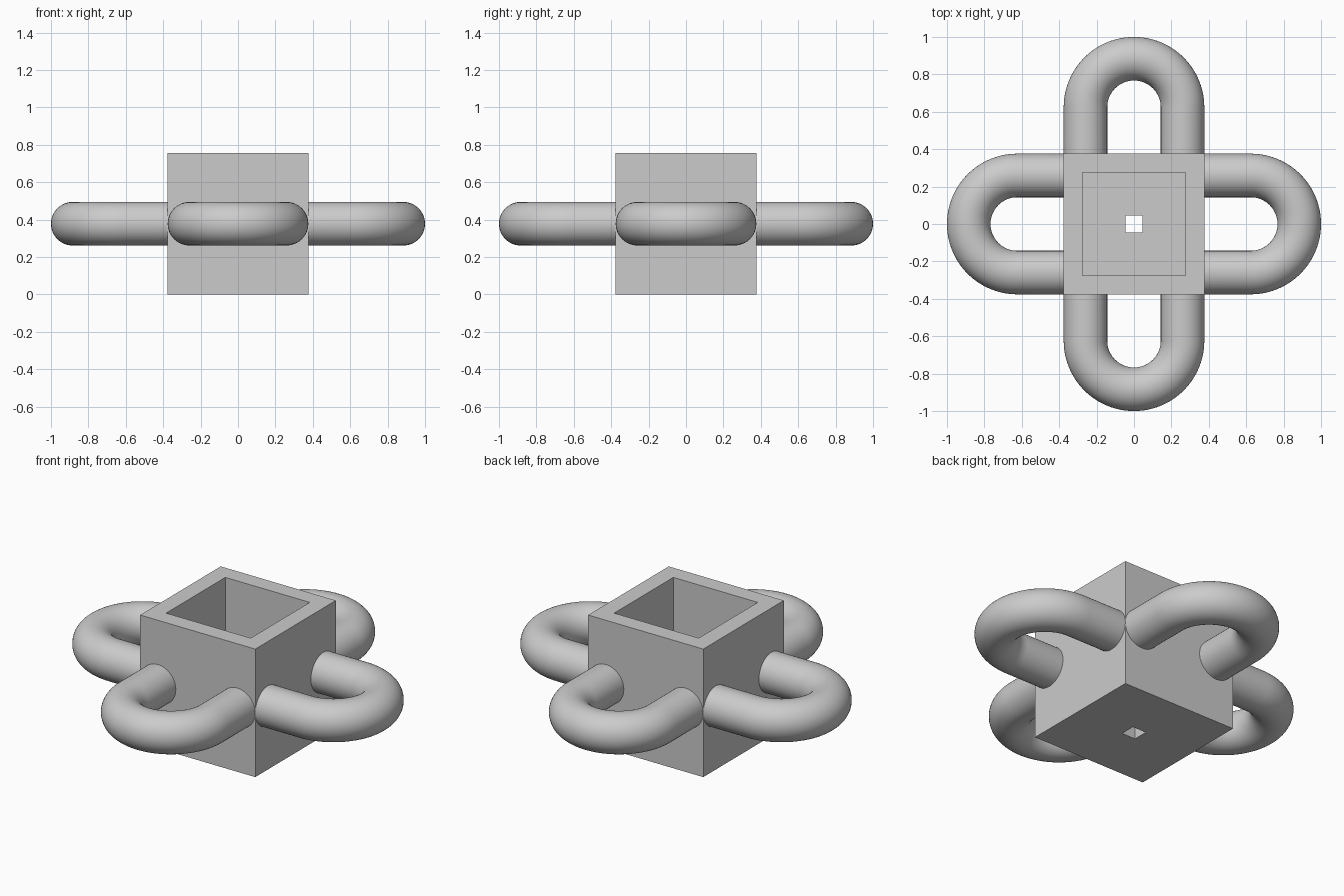
import bpy
import bmesh
from math import sin, cos, pi
from mathutils import Matrix, Vector

HALF = 0.376       # half width of the box
HEIGHT = 0.756
WALL = 0.1
HOLE = 0.045       # half width of the drain hole
TUBE = 0.1165      # handle tube radius
BEND = HALF - TUBE  # radius of the handle bend
SIDES, STEPS = 48, 48

cube = bpy.data.objects.get("Cube")
if cube:
    bpy.data.objects.remove(cube, do_unlink=True)

grey = bpy.data.materials.new("light grey")
grey.use_nodes = True
colour = (0.6, 0.6, 0.6, 1)
grey.diffuse_color = colour
grey.node_tree.nodes["Principled BSDF"].inputs["Base Color"].default_value = colour


def loft(name, rings, closed):
    """Skin a list of point rings; join the ends or cap them."""
    bm = bmesh.new()
    loops = [[bm.verts.new(p) for p in ring] for ring in rings]
    pairs = list(zip(loops, loops[1:]))
    if closed:
        pairs.append((loops[-1], loops[0]))
    for a, b in pairs:
        for i in range(len(a)):
            j = (i + 1) % len(a)
            face = bm.faces.new((a[i], a[j], b[j], b[i]))
            face.smooth = not closed
    if not closed:
        bm.faces.new(loops[0])
        bm.faces.new(loops[-1])
    bmesh.ops.recalc_face_normals(bm, faces=bm.faces)
    mesh = bpy.data.meshes.new(name)
    bm.to_mesh(mesh)
    bm.free()
    mesh.materials.append(grey)
    obj = bpy.data.objects.new(name, mesh)
    bpy.context.collection.objects.link(obj)
    return obj


def square(half, z):
    return [(x * half, y * half, z) for x, y in ((-1, -1), (1, -1), (1, 1), (-1, 1))]


# Open box with a square drain hole in its floor
inner = HALF - WALL
loft("box", [square(HALF, 0), square(HALF, HEIGHT), square(inner, HEIGHT),
             square(inner, WALL), square(HOLE, WALL), square(HOLE, 0)], True)

# U-shaped handle path along +x: straight leg, half circle, straight leg
root, bend_x = HALF - WALL / 2, 1 - HALF
angles = [-pi / 2 + pi * i / STEPS for i in range(STEPS + 1)]
path = [(root, -BEND, -pi / 2)]
path += [(bend_x + BEND * cos(a), BEND * sin(a), a) for a in angles]
path.append((root, BEND, pi / 2))

rings = []
for x, y, a in path:
    out = Vector((cos(a), sin(a), 0)) * TUBE
    up = Vector((0, 0, TUBE))
    centre = Vector((x, y, HEIGHT / 2))
    rings.append([centre + out * cos(2 * pi * k / SIDES) + up * sin(2 * pi * k / SIDES)
                  for k in range(SIDES)])

# One handle on each side of the box
for n, side in enumerate(("left", "back", "right", "front")):
    turn = Matrix.Rotation(n * pi / 2, 3, "Z")
    loft(side + "_handle", [[turn @ p for p in ring] for ring in rings], False)
